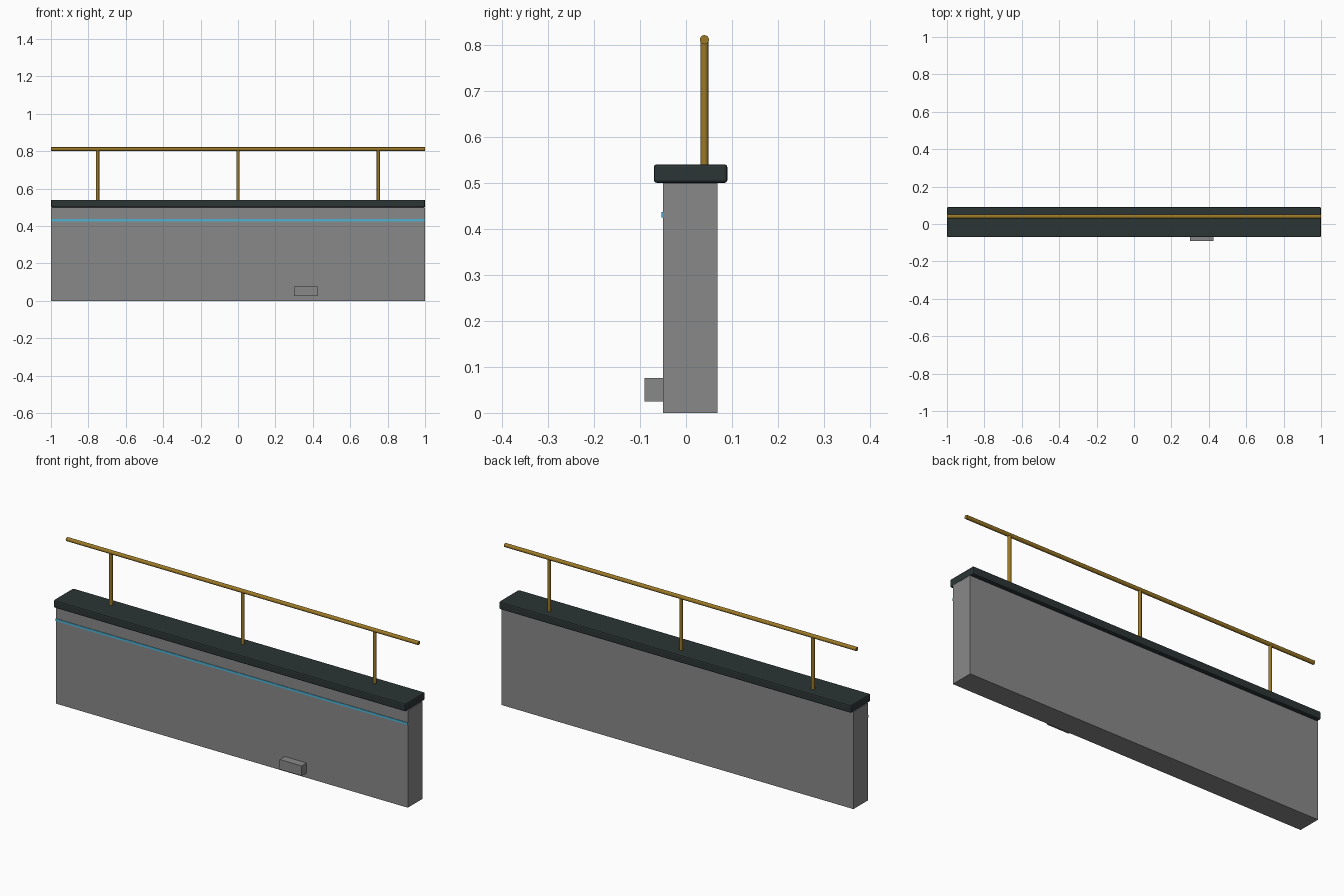
import bpy
from math import pi

cube = bpy.data.objects.get("Cube")
if cube:
    bpy.data.objects.remove(cube, do_unlink=True)


def material(name, rgb):
    mat = bpy.data.materials.new(name)
    mat.use_nodes = True
    color = (*rgb, 1)
    mat.diffuse_color = color
    mat.node_tree.nodes["Principled BSDF"].inputs["Base Color"].default_value = color
    return mat


concrete = material("concrete grey", (0.25, 0.25, 0.25))
dark = material("dark slate", (0.025, 0.035, 0.035))
brass = material("brass", (0.33, 0.19, 0.02))
cyan = material("cyan", (0.08, 0.45, 0.65))


def box(name, low, high, mat, bevel=0):
    center = [(a + b) / 2 for a, b in zip(low, high)]
    bpy.ops.mesh.primitive_cube_add(size=1, location=center)
    obj = bpy.context.object
    obj.name = name
    obj.scale = [b - a for a, b in zip(low, high)]
    bpy.ops.object.transform_apply(location=False, rotation=False, scale=True)
    obj.data.materials.append(mat)
    if bevel:
        mod = obj.modifiers.new("Rounded edges", "BEVEL")
        mod.width = bevel
        mod.segments = 2
    return obj


def rod(name, radius, length, location, rotation=(0, 0, 0)):
    bpy.ops.mesh.primitive_cylinder_add(vertices=16, radius=radius, depth=length,
                                        location=location, rotation=rotation)
    obj = bpy.context.object
    obj.name = name
    obj.data.materials.append(brass)
    bpy.ops.object.shade_smooth_by_angle()
    return obj


# Wall with its overhanging coping
box("wall", (-1, -0.05, 0), (1, 0.069, 0.5), concrete)
box("coping", (-1, -0.07, 0.5), (1, 0.09, 0.54), dark, bevel=0.006)

# Front details: light strip and low outlet block
box("light_strip", (-1, -0.053, 0.425), (1, -0.049, 0.437), cyan)
box("outlet_block", (0.3, -0.09, 0.025), (0.425, -0.049, 0.076), concrete)

# Handrail on three posts
RAIL_Y, RAIL_Z = 0.04, 0.811
rod("handrail", 0.01, 2, (0, RAIL_Y, RAIL_Z), (0, pi / 2, 0))
for side, x in (("right", -0.75), ("middle", 0), ("left", 0.75)):
    rod(f"{side}_post", 0.0085, RAIL_Z - 0.535, (x, RAIL_Y, (RAIL_Z + 0.535) / 2))
